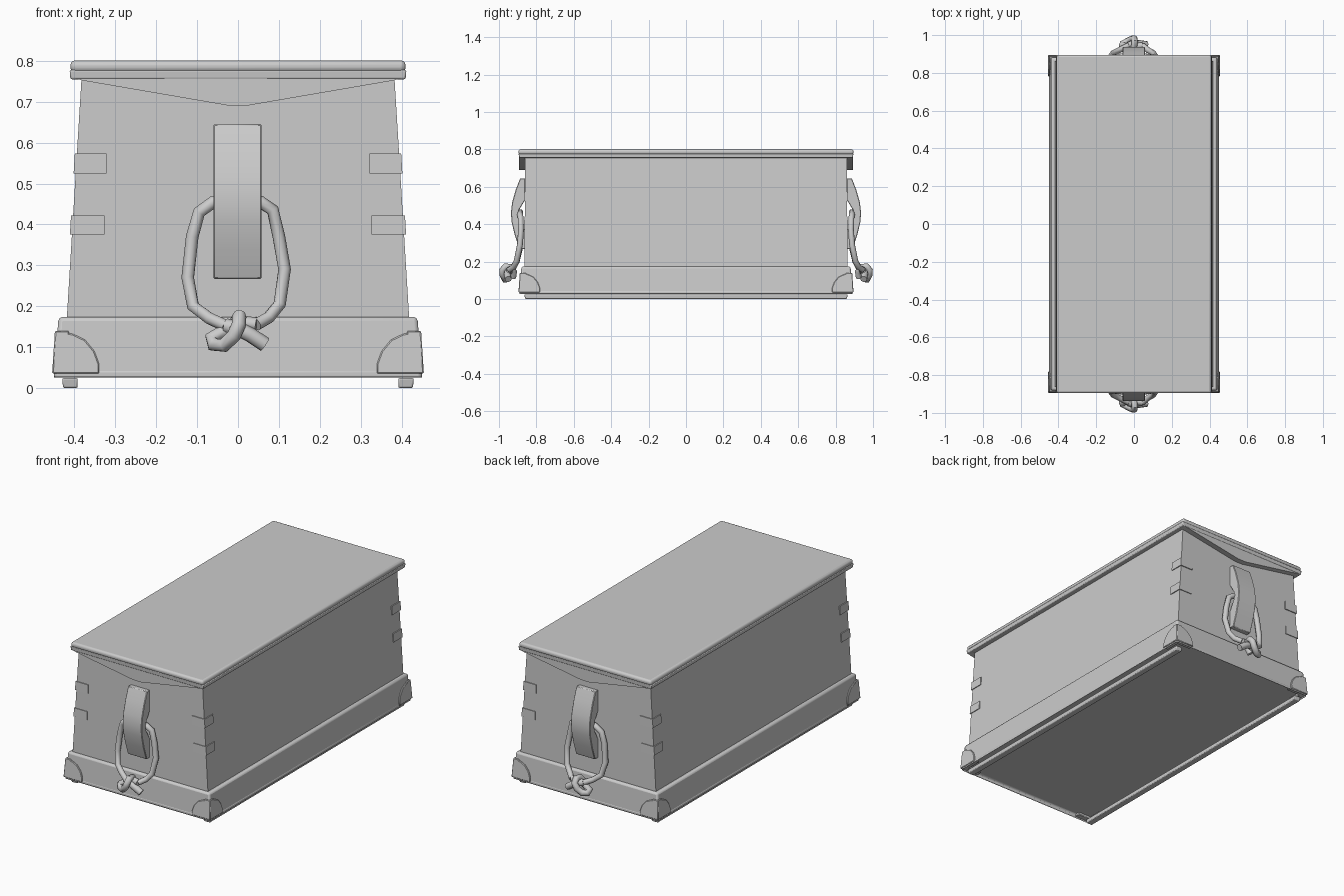
import bpy, bmesh, math
from mathutils import Vector

if "Cube" in bpy.data.objects:
    bpy.data.objects.remove(bpy.data.objects["Cube"])


def finish(name, bm, bevel=0, segs=2, mirror=None, angle=35):
    bmesh.ops.recalc_face_normals(bm, faces=bm.faces)
    me = bpy.data.meshes.new(name)
    bm.to_mesh(me)
    bm.free()
    ob = bpy.data.objects.new(name, me)
    bpy.context.collection.objects.link(ob)
    if bevel:
        m = ob.modifiers.new("bevel", 'BEVEL')
        m.width, m.segments, m.limit_method = bevel, segs, 'ANGLE'
        m.angle_limit = math.radians(40)
    if mirror:
        m = ob.modifiers.new("mirror", 'MIRROR')
        m.use_axis = mirror
        m.use_clip = False
        m.use_mirror_merge = False
    bpy.ops.object.select_all(action='DESELECT')
    bpy.context.view_layer.objects.active = ob
    ob.select_set(True)
    bpy.ops.object.shade_smooth_by_angle(angle=math.radians(angle))
    return ob


def hull_box(bottom, top, z0, z1):
    """Tapered box from (x0, x1, y0, y1) rectangles at two heights."""
    bm = bmesh.new()
    for (x0, x1, y0, y1), z in ((bottom, z0), (top, z1)):
        for x, y in ((x0, y0), (x1, y0), (x1, y1), (x0, y1)):
            bm.verts.new((x, y, z))
    v = list(bm.verts)
    bm.faces.new(v[3::-1])
    bm.faces.new(v[4:])
    for i in range(4):
        j = (i + 1) % 4
        bm.faces.new((v[i], v[j], v[j + 4], v[i + 4]))
    return bm


def block(hx0, hy0, z0, hx1, hy1, z1):
    return hull_box((-hx0, hx0, -hy0, hy0), (-hx1, hx1, -hy1, hy1), z0, z1)


def prism(points, axis, a, b, lean=0):
    """Extrude a profile along x (points are y,z) or y (points are x,z)."""
    bm = bmesh.new()
    rings = []
    for d in (a, b):
        ring = []
        for u, z in points:
            x, y = (d, u) if axis == 'x' else (u, d)
            x -= lean * (z - 0.03)
            y += lean * (z - 0.03)
            ring.append(bm.verts.new((x, y, z)))
        rings.append(ring)
    n = len(points)
    bm.faces.new(rings[0])
    bm.faces.new(rings[1][::-1])
    for i in range(n):
        j = (i + 1) % n
        bm.faces.new((rings[0][i], rings[0][j], rings[1][j], rings[1][i]))
    return bm


def rope(name, pts, radius, sign):
    cu = bpy.data.curves.new(name, 'CURVE')
    cu.dimensions = '3D'
    cu.bevel_depth, cu.bevel_resolution = radius, 2
    cu.use_fill_caps = True
    sp = cu.splines.new('POLY')
    sp.points.add(len(pts) - 1)
    for p, (x, y, z) in zip(sp.points, pts):
        p.co = (x, y * sign, z, 1)
    ob = bpy.data.objects.new(name, cu)
    bpy.context.collection.objects.link(ob)
    bpy.ops.object.select_all(action='DESELECT')
    bpy.context.view_layer.objects.active = ob
    ob.select_set(True)
    bpy.ops.object.convert(target='MESH')
    bpy.ops.object.shade_smooth_by_angle(angle=math.radians(50))


# Tapered chest body
finish("chest_body", block(0.42, 0.864, 0.15, 0.382, 0.86, 0.77))

# Plinth skirt with a recessed underside
bm = block(0.45, 0.89, 0.02, 0.439, 0.88, 0.174)
bm.faces.ensure_lookup_table()
floor = bm.faces[0]
bmesh.ops.inset_individual(bm, faces=[floor], thickness=0.065)
for v in floor.verts:
    v.co.z += 0.028
finish("base_plinth", bm, bevel=0.01)

# Runners under the long sides
finish("base_runner", hull_box((0.392, 0.428, -0.86, 0.86), (0.392, 0.43, -0.865, 0.865), 0, 0.024),
       bevel=0.004, mirror=(True, False, False))

# Curved corner guards on the plinth
curve = [(0, 0.035), (0.115, 0.035), (0.113, 0.06), (0.1, 0.09), (0.075, 0.118), (0.045, 0.132), (0, 0.14)]
finish("corner_guard_end", prism([(0.455 - u, z) for u, z in curve], 'y', -0.896, -0.86, 0.065),
       bevel=0.003, segs=1, mirror=(True, True, False))
finish("corner_guard_side", prism([(-0.896 + u, z) for u, z in curve], 'x', 0.455, 0.42, 0.065),
       bevel=0.003, segs=1, mirror=(True, True, False))

# Corner joint blocks
for label, z0, z1, x_in in (("upper", 0.525, 0.573, 0.322), ("lower", 0.375, 0.422, 0.327)):
    e0, e1 = (0.425 - 0.061 * (z - 0.15) for z in (z0, z1))
    finish("corner_joint_" + label,
           hull_box((x_in, e0, -0.867, -0.79), (x_in, e1, -0.866, -0.79), z0, z1),
           mirror=(True, True, False))

# Lid slab, lower moulding and pointed end boards
finish("lid_slab", block(0.41, 0.896, 0.772, 0.41, 0.896, 0.801), bevel=0.012, segs=3)
finish("lid_moulding", block(0.41, 0.893, 0.755, 0.412, 0.895, 0.778), bevel=0.004)
gable = [(-0.41, 0.76), (-0.38, 0.752), (-0.025, 0.691), (0.025, 0.691), (0.38, 0.752), (0.41, 0.76)]
finish("lid_end_board", prism(gable, 'y', -0.892, -0.858), mirror=(False, True, False))

# Carved handle cleats with a rope notch against the wall
cleat = [(-0.86, 0.645), (-0.887, 0.645), (-0.91, 0.585), (-0.93, 0.515), (-0.936, 0.46), (-0.932, 0.41),
         (-0.915, 0.34), (-0.89, 0.267), (-0.86, 0.267), (-0.86, 0.37), (-0.875, 0.40),
         (-0.893, 0.43), (-0.893, 0.475), (-0.875, 0.505), (-0.86, 0.53)]
finish("handle_cleat", prism(cleat, 'x', -0.06, 0.058), bevel=0.003, segs=1, mirror=(False, True, False))

# Knotted rope handles, one per end
loop = [(0.045, -0.945, 0.155), (0.075, -0.92, 0.172), (0.102, -0.905, 0.205), (0.114, -0.888, 0.29),
        (0.1, -0.882, 0.37), (0.085, -0.884, 0.435), (0.055, -0.888, 0.455), (0, -0.886, 0.465),
        (-0.06, -0.888, 0.455), (-0.095, -0.884, 0.43), (-0.112, -0.882, 0.37), (-0.123, -0.888, 0.27),
        (-0.11, -0.905, 0.2), (-0.07, -0.925, 0.17), (-0.03, -0.945, 0.152)]
tail_right = [(-0.03, -0.945, 0.152), (0, -0.955, 0.145), (0.03, -0.955, 0.13), (0.066, -0.95, 0.106)]
knot_wrap = [(0.045, -0.945, 0.155), (0.01, -0.94, 0.16), (-0.03, -0.94, 0.14), (-0.065, -0.945, 0.122),
             (-0.06, -0.955, 0.106), (-0.035, -0.968, 0.104), (-0.01, -0.98, 0.128), (0.002, -0.982, 0.155),
             (0.003, -0.965, 0.175), (0.002, -0.935, 0.17), (-0.015, -0.92, 0.145), (-0.03, -0.925, 0.115)]
for side, sign in (("front", 1), ("back", -1)):
    rope("rope_loop_" + side, loop, 0.0155, sign)
    rope("rope_knot_" + side, knot_wrap, 0.0175, sign)
    rope("rope_tail_" + side, tail_right, 0.0185, sign)
